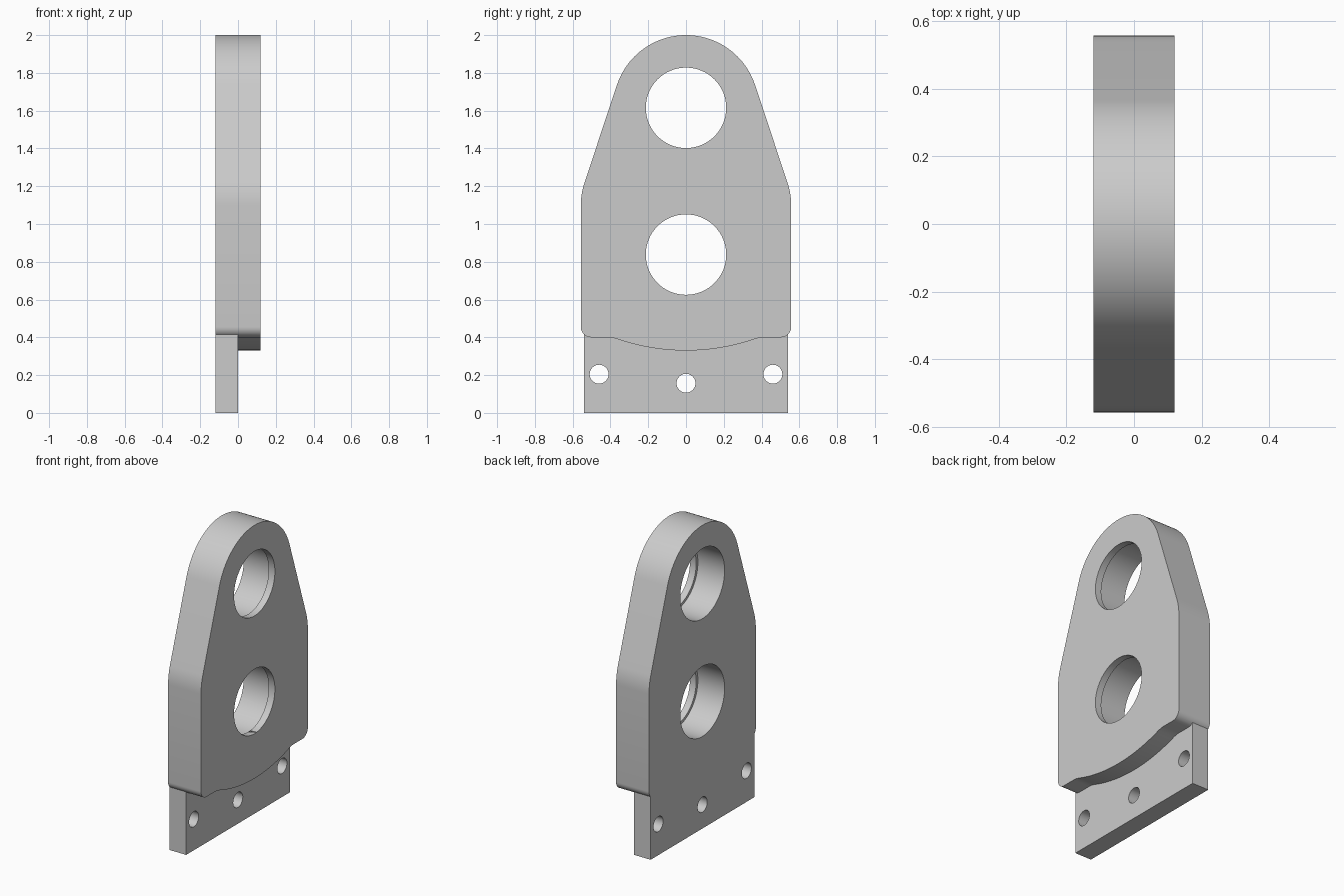
import bpy, bmesh, math

if "Cube" in bpy.data.objects:
    bpy.data.objects.remove(bpy.data.objects["Cube"])

HALF = 0.12          # half of the plate thickness (x)
steel = bpy.data.materials.new("plain grey")
steel.diffuse_color = (0.6, 0.6, 0.6, 1)
steel.use_nodes = True
steel.node_tree.nodes["Principled BSDF"].inputs["Base Color"].default_value = steel.diffuse_color


def arc(cy, cz, r, a0, a1, n):
    """Points on a circle in the y-z plane, angles in degrees."""
    out = []
    for i in range(n + 1):
        a = math.radians(a0 + (a1 - a0) * i / n)
        out.append((cy + r * math.cos(a), cz + r * math.sin(a)))
    return out


def slab(name, outline, x0, x1):
    """Extrude a y-z outline from x0 to x1."""
    bm = bmesh.new()
    face = bm.faces.new([bm.verts.new((x0, y, z)) for y, z in outline])
    ext = bmesh.ops.extrude_face_region(bm, geom=[face])
    for v in ext["geom"]:
        if isinstance(v, bmesh.types.BMVert):
            v.co.x = x1
    bmesh.ops.recalc_face_normals(bm, faces=bm.faces[:])
    me = bpy.data.meshes.new(name)
    bm.to_mesh(me)
    bm.free()
    me.materials.append(steel)
    ob = bpy.data.objects.new(name, me)
    bpy.context.collection.objects.link(ob)
    return ob


def combine(target, tool, operation):
    """Apply a boolean and remove the helper."""
    tool.hide_render = True
    mod = target.modifiers.new("bool", 'BOOLEAN')
    mod.operation, mod.solver, mod.object = operation, 'EXACT', tool
    bpy.context.view_layer.objects.active = target
    bpy.ops.object.modifier_apply(modifier=mod.name)
    bpy.data.objects.remove(tool)


def drill(target, y, z, r, x0, x1, n=64):
    combine(target, slab("hole_cutter", arc(y, z, r, 0, 360, n)[:-1], x0, x1), 'DIFFERENCE')


# Right half of the body outline, from top centre to bottom centre
lean = 18.4
half = arc(0, 1.615, 0.385, 90, lean, 24)              # rounded top
half += arc(0.557 - 0.39, 1.097, 0.39, lean, 0, 8)     # shoulder
half += arc(0.502, 0.455, 0.055, 0, -90, 8)            # lower corner
half += [(0.415, 0.40), (0.395, 0.399)]
R = 1.115                                              # bulging lower edge
half += arc(0, 0.33 + R, R, -90 + 19.4, -90, 16)
outline = half + [(-y, z) for y, z in reversed(half[1:-1])]

plate = slab("bracket_plate", outline, -HALF, HALF)

# Thin mounting flange below the body
flange = slab("mounting_flange", [(-0.54, 0), (0.54, 0), (0.54, 0.55), (-0.54, 0.55)], -HALF, 0)
combine(plate, flange, 'UNION')

# Bearing holes with a narrow lip at the +x face
for z in (1.615, 0.838):
    drill(plate, 0, z, 0.213, -0.3, 0.3)
    drill(plate, 0, z, 0.231, -0.3, 0.075)

# Screw holes in the flange
for y, z in ((-0.46, 0.205), (0, 0.157), (0.46, 0.205)):
    drill(plate, y, z, 0.05, -0.3, 0.05, 32)

bpy.ops.object.select_all(action='DESELECT')
plate.select_set(True)
bpy.context.view_layer.objects.active = plate
bpy.ops.object.shade_smooth_by_angle(angle=math.radians(30))
